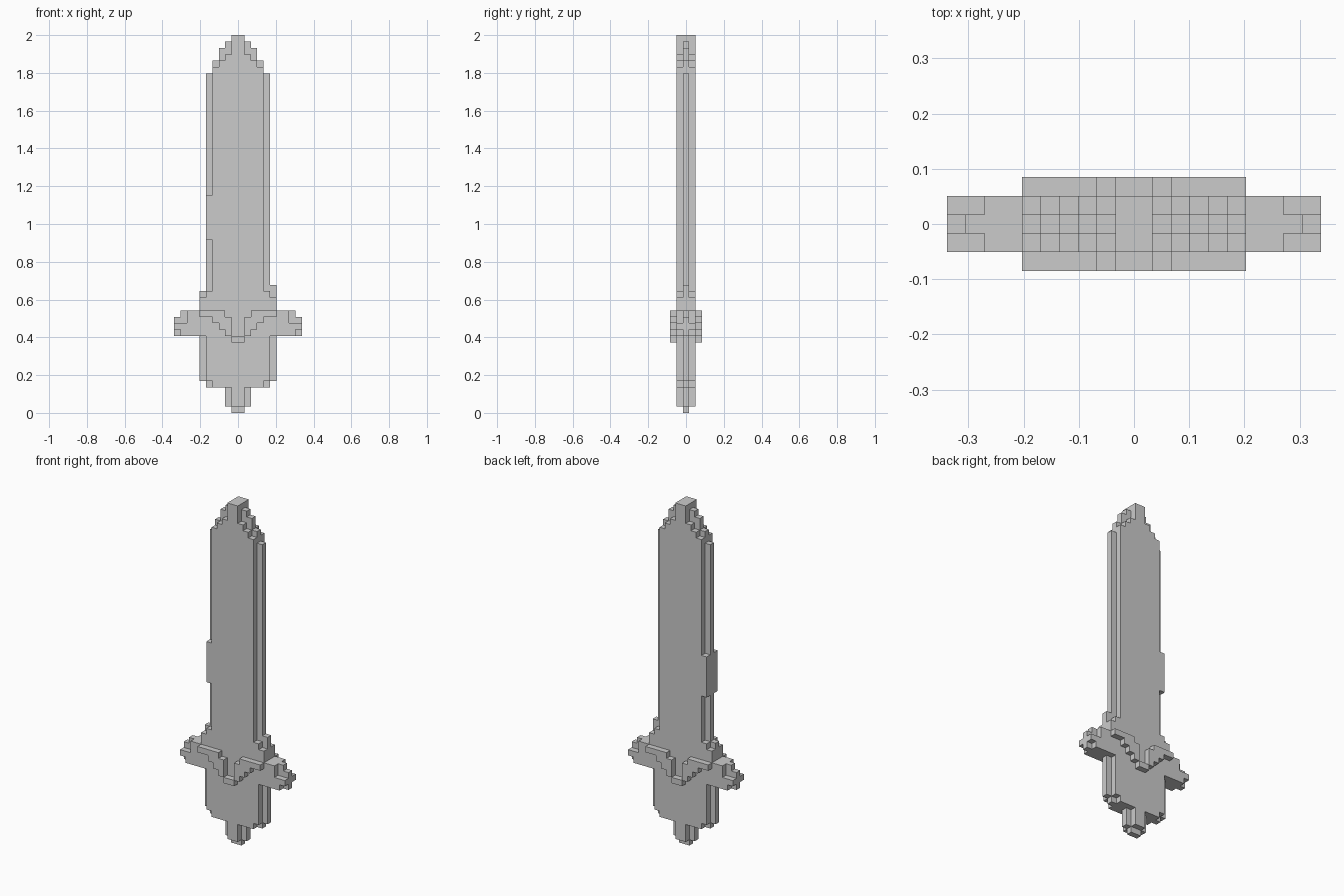
import bpy, bmesh, math

if "Cube" in bpy.data.objects:
    bpy.data.objects.remove(bpy.data.objects["Cube"])

U = 2 / 59          # size of one block
cells = {}          # block position -> part name


def block(part, x0, x1, z0, z1, depth):
    """Fill blocks x0..x1, z0..z1, reaching `depth` blocks either side of the middle layer."""
    for i in range(x0, x1):
        for j in range(-depth, depth + 1):
            for k in range(z0, z1):
                cells.setdefault((i, j, k), part)


def band(part, half, z0, z1, depth):
    block(part, -half, half, z0, z1, depth)


def pair(part, a, b, z0, z1, depth):
    block(part, a, b, z0, z1, depth)
    block(part, -b, -a, z0, z1, depth)


# Pommel: thick core with a thin rim
band("pommel", 1, 1, 4, 1)
band("pommel", 2, 1, 4, 0)
band("pommel", 1, 0, 1, 0)

# Grip: thick slab with a thin rim
band("grip", 4, 4, 5, 1)
band("grip", 5, 5, 12, 1)
band("grip", 5, 4, 5, 0)
band("grip", 6, 5, 12, 0)

# V-shaped crest on both faces of the guard
band("guard_crest", 1, 11, 12, 2)
for a, b, z0, z1 in [(1, 2, 12, 15), (2, 3, 13, 16), (3, 4, 14, 16), (4, 6, 15, 16)]:
    pair("guard_crest", a, b, z0, z1, 2)

# Crossguard with stepped ends
band("crossguard", 8, 12, 16, 1)
pair("crossguard", 8, 9, 12, 14, 1)
pair("crossguard", 9, 10, 13, 14, 1)
pair("crossguard", 8, 9, 12, 16, 0)
pair("crossguard", 9, 10, 12, 15, 0)

# Blade: thick core, stepped shoulders and tip
for half, top in [(6, 18), (5, 19), (4, 54), (3, 55), (2, 56), (1, 59)]:
    band("blade", half, 16, top, 1)
block("blade", -5, -4, 27, 34, 1)

# Thin cutting edge around the core
for half, top in [(6, 19), (5, 53), (4, 55), (3, 57), (2, 58)]:
    band("cutting_edge", half, 16, top, 0)
block("cutting_edge", 5, 6, 19, 20, 0)

# The six sides of a block: direction and corners
SIDES = []
for axis in range(3):
    for s in (0, 1):
        d = [0, 0, 0]
        d[axis] = 2 * s - 1
        corners = []
        for p, q in ((0, 0), (1, 0), (1, 1), (0, 1)):
            c = [0, 0, 0]
            c[axis], c[(axis + 1) % 3], c[(axis + 2) % 3] = s, p, q
            corners.append(c)
        SIDES.append((d, corners if s else corners[::-1]))


def build(part):
    """Skin the exposed sides of a part's blocks and merge flat areas."""
    bm = bmesh.new()
    verts = {}

    def vert(key):
        if key not in verts:
            verts[key] = bm.verts.new((key[0] * U, (key[1] - 0.5) * U, key[2] * U))
        return verts[key]

    for pos, owner in cells.items():
        if owner != part:
            continue
        for d, corners in SIDES:
            if tuple(p + o for p, o in zip(pos, d)) not in cells:
                bm.faces.new([vert(tuple(p + o for p, o in zip(pos, c))) for c in corners])
    bmesh.ops.dissolve_limit(bm, angle_limit=math.radians(1), verts=bm.verts, edges=bm.edges)
    mesh = bpy.data.meshes.new(part)
    bm.to_mesh(mesh)
    bm.free()
    bpy.context.collection.objects.link(bpy.data.objects.new(part, mesh))


for name in dict.fromkeys(cells.values()):
    build(name)
